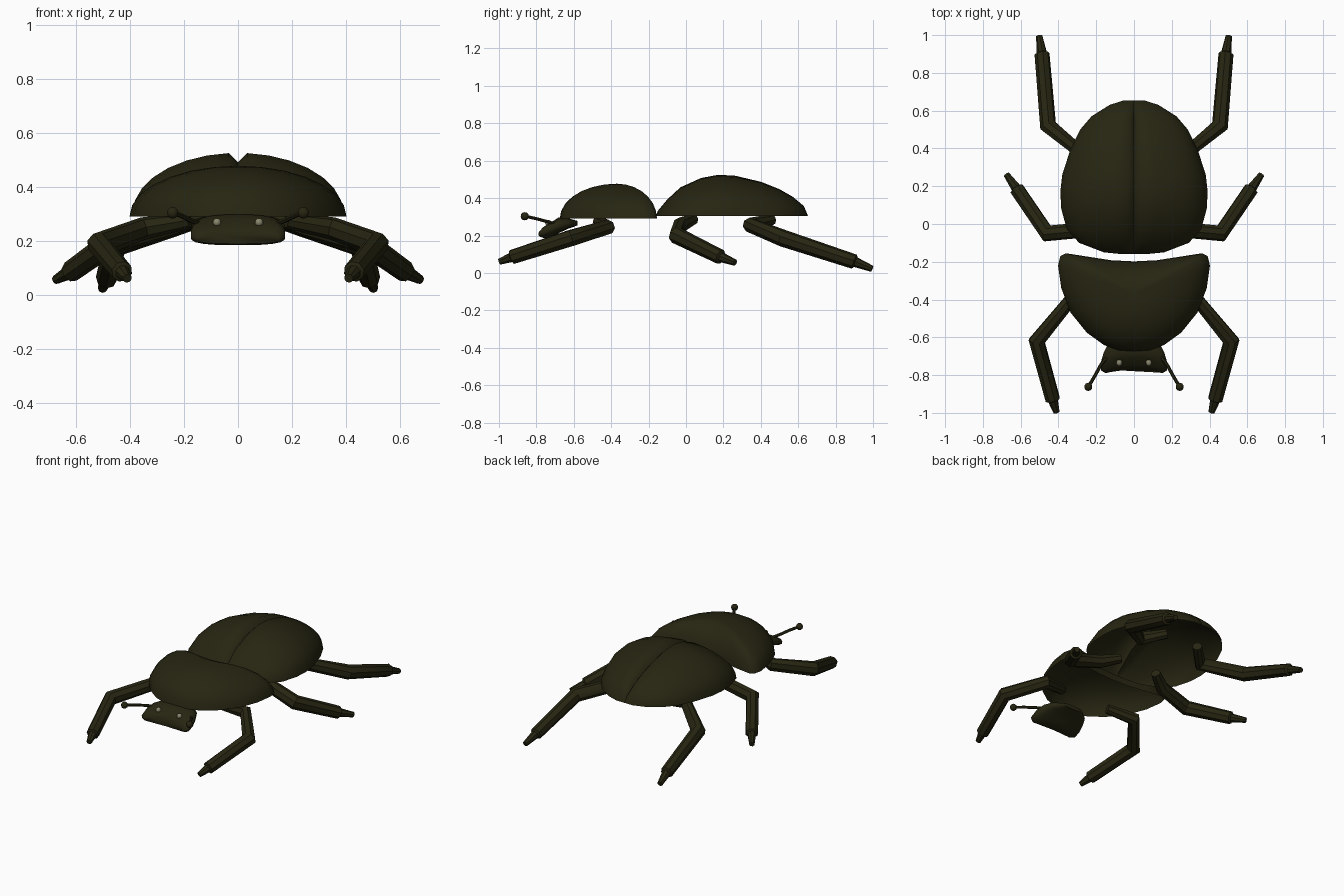
import bpy, bmesh, math
from mathutils import Vector

cube = bpy.data.objects.get("Cube")
if cube:
    bpy.data.objects.remove(cube, do_unlink=True)


def material(name, rgb):
    m = bpy.data.materials.new(name)
    m.use_nodes = True
    m.diffuse_color = (*rgb, 1)
    bsdf = next(n for n in m.node_tree.nodes if n.type == 'BSDF_PRINCIPLED')
    bsdf.inputs["Base Color"].default_value = (*rgb, 1)
    return m


olive = material("dark olive shell", (0.020, 0.019, 0.006))
pale = material("pale eye", (0.25, 0.24, 0.15))


def finish(obj, mat, angle=50):
    obj.data.materials.clear()
    obj.data.materials.append(mat)
    bpy.ops.object.select_all(action='DESELECT')
    obj.select_set(True)
    bpy.context.view_layer.objects.active = obj
    bpy.ops.object.shade_smooth_by_angle(angle=math.radians(angle))
    return obj


def loft(name, rings, closed, caps, mat, angle=50):
    """Skin a list of equal-length point rings."""
    bm = bmesh.new()
    rows = [[bm.verts.new(p) for p in ring] for ring in rings]
    n = len(rows[0])
    for a, b in zip(rows, rows[1:]):
        for i in range(n if closed else n - 1):
            j = (i + 1) % n
            bm.faces.new((a[i], a[j], b[j], b[i]))
    if caps:
        bm.faces.new(rows[0])
        bm.faces.new(rows[-1])
    bmesh.ops.remove_doubles(bm, verts=bm.verts, dist=0.0005)
    bmesh.ops.recalc_face_normals(bm, faces=bm.faces)
    # open shells must face up
    if not caps and sum(f.normal.z * f.calc_area() for f in bm.faces) < 0:
        bmesh.ops.reverse_faces(bm, faces=bm.faces)
    me = bpy.data.meshes.new(name)
    bm.to_mesh(me)
    bm.free()
    obj = bpy.data.objects.new(name, me)
    bpy.context.collection.objects.link(obj)
    return finish(obj, mat, angle)


def tube(name, points, sides_res, mat):
    """Tube through (x, y, z, radius) points."""
    cu = bpy.data.curves.new(name, 'CURVE')
    cu.dimensions = '3D'
    cu.bevel_depth = 1
    cu.bevel_resolution = sides_res
    cu.use_fill_caps = True
    sp = cu.splines.new('POLY')
    sp.points.add(len(points) - 1)
    for p, (x, y, z, r) in zip(sp.points, points):
        p.co = (x, y, z, 1)
        p.radius = r
    obj = bpy.data.objects.new(name, cu)
    bpy.context.collection.objects.link(obj)
    bpy.ops.object.select_all(action='DESELECT')
    obj.select_set(True)
    bpy.context.view_layer.objects.active = obj
    bpy.ops.object.convert(target='MESH')
    return finish(bpy.context.view_layer.objects.active, mat, 40)


def ball(name, loc, size, mat):
    bpy.ops.mesh.primitive_uv_sphere_add(segments=10, ring_count=6, location=loc)
    obj = bpy.context.object
    obj.name = name
    obj.scale = size
    return finish(obj, mat)


# Wing cases: (y, half width, height), hollow, with a groove along the seam
stations = [(-0.16, 0.06, 0.0), (-0.15, 0.16, 0.03), (-0.10, 0.29, 0.09), (-0.03, 0.355, 0.155),
            (0.08, 0.385, 0.205), (0.17, 0.39, 0.222), (0.26, 0.38, 0.218), (0.40, 0.335, 0.185),
            (0.50, 0.285, 0.145), (0.57, 0.225, 0.105), (0.63, 0.13, 0.055), (0.653, 0.06, 0.0)]
BASE = 0.303
for side, s in (("left", 1), ("right", -1)):
    rings = []
    for y, w, h in stations:
        ring = []
        for k in range(8):
            t = k / 7 * math.radians(85)
            ring.append((s * w * math.cos(t), y, BASE + h * math.sin(t)))
        ring.append((0, y, BASE + h - 0.035 * min(1, h / 0.1)))
        rings.append(ring)
    loft(side + "_wing_case", rings, False, False, olive, 60)

# Thorax: hollow dome over a rounded outline with a concave rear edge
half = [(0.12, -0.192), (0.25, -0.172), (0.36, -0.155), (0.39, -0.17), (0.402, -0.22), (0.385, -0.34),
        (0.335, -0.47), (0.25, -0.575), (0.16, -0.64), (0.08, -0.67)]
outline = [(0, -0.198)] + half + [(0, -0.675)] + [(-x, y) for x, y in reversed(half)]
apex = Vector((0, -0.37))
rings = []
for k in range(8):
    t = k / 7 * math.pi / 2
    rings.append([(*(apex + (Vector(p) - apex) * math.cos(t)), 0.29 + 0.187 * math.sin(t))
                  for p in outline])
loft("thorax", rings, True, False, olive, 60)

# Head: drooping wedge, (y, half width, centre z, half height)
sections = [(-0.58, 0.07, 0.266, 0.012), (-0.63, 0.135, 0.264, 0.028), (-0.68, 0.16, 0.255, 0.042),
            (-0.73, 0.175, 0.238, 0.043), (-0.775, 0.175, 0.218, 0.035), (-0.79, 0.15, 0.208, 0.02)]
rings = []
for y, w, z, h in sections:
    ring = []
    for k in range(20):
        a = k / 20 * math.tau
        c, sn = math.cos(a), math.sin(a)
        flare = 1 - 0.07 * sn            # wider at the jaw
        dip = 0.025 * (1 - c * c) if y < -0.7 else 0   # concave front edge
        ring.append((w * flare * math.copysign(abs(c) ** 0.7, c), y + dip,
                     z + h * math.copysign(abs(sn) ** 0.7, sn)))
    rings.append(ring)
loft("head", rings, True, True, olive, 60)

# Legs: hip, joint, knee, shin end, toe
legs = {
    "front": [(0.18, -0.47, 0.275), (0.35, -0.42, 0.245), (0.515, -0.62, 0.185),
              (0.43, -0.93, 0.085), (0.41, -0.997, 0.06)],
    "middle": [(0.14, 0.04, 0.288), (0.25, -0.03, 0.255), (0.46, -0.05, 0.2),
               (0.62, 0.185, 0.085), (0.675, 0.262, 0.055)],
    "hind": [(0.12, 0.46, 0.285), (0.24, 0.345, 0.255), (0.455, 0.52, 0.185),
             (0.487, 0.90, 0.06), (0.502, 0.995, 0.022)],
}
for name, pts in legs.items():
    for side, s in (("left", 1), ("right", -1)):
        hip, joint, knee, shin, toe = [Vector((s * x, y, z)) for x, y, z in pts]
        step = shin.lerp(toe, 0.08)
        path = [(*hip, 0.03), (*joint, 0.042), (*knee, 0.046), (*shin, 0.04),
                (*step, 0.027), (*toe, 0.017)]
        tube(f"{side}_{name}_leg", path, 2, olive)

# Antennae and eyes
for side, s in (("left", 1), ("right", -1)):
    feeler = [(0.14, -0.70, 0.262), (0.175, -0.745, 0.275), (0.205, -0.80, 0.29), (0.24, -0.86, 0.303)]
    tube(side + "_antenna", [(s * x, y, z, 0.009) for x, y, z in feeler], 1, olive)
    ball(side + "_antenna_tip", (s * 0.242, -0.862, 0.303), (0.022,) * 3, olive)
    ball(side + "_eye", (s * 0.078, -0.735, 0.267), (0.016, 0.018, 0.016), pale)
